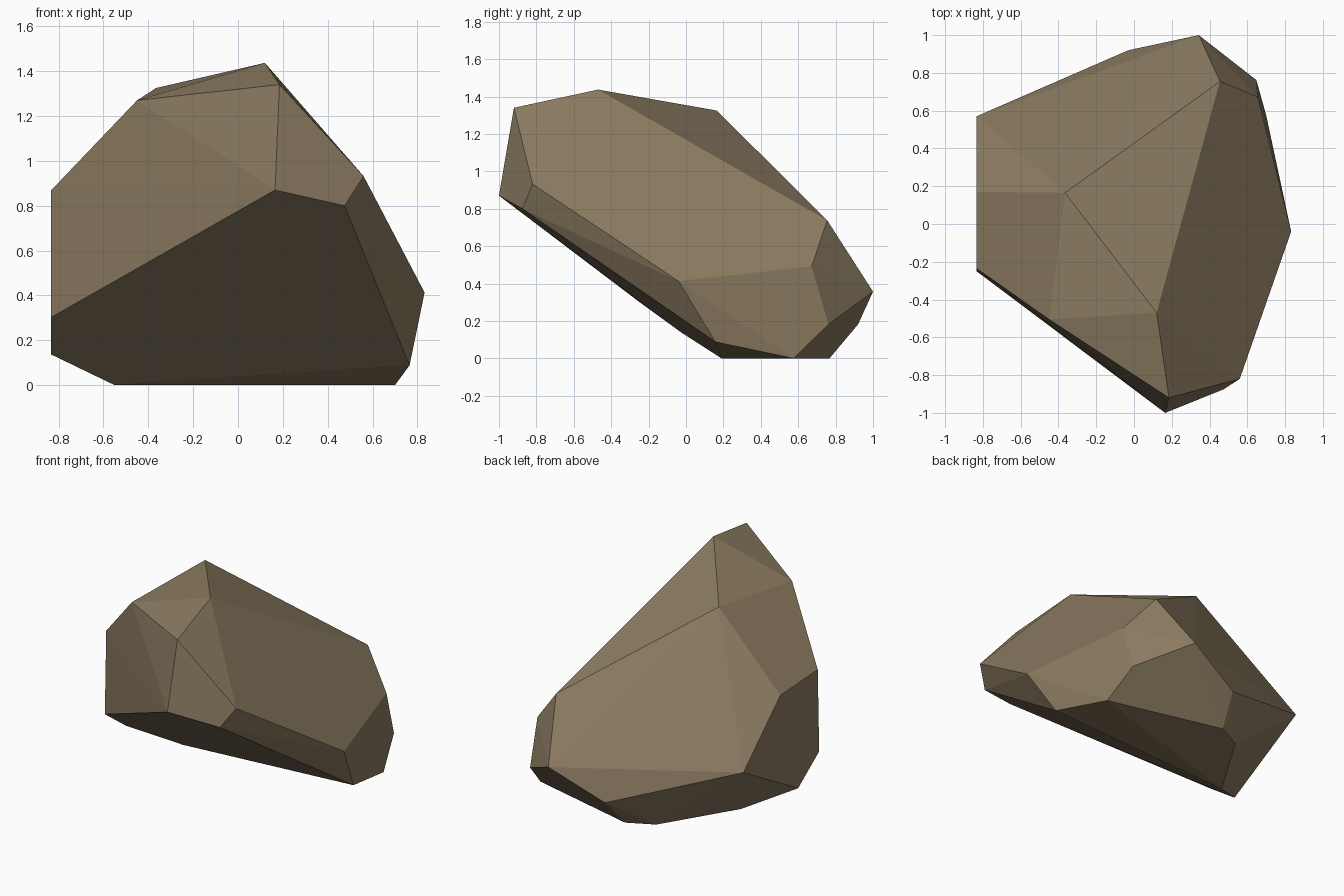
import bpy, bmesh, math

if "Cube" in bpy.data.objects:
    bpy.data.objects.remove(bpy.data.objects["Cube"])

# Corner points of the chipped boulder, grouped by height
corners = [
    # crown ridge
    (-.365, .165, 1.325), (.12, -.47, 1.437), (.185, -.92, 1.34), (-.45, -.505, 1.27),
    # front overhang
    (.165, -1, .87), (.475, -.875, .80), (.56, -.82, .932),
    # flat left side
    (-.834, .57, .47), (-.834, .17, .847), (-.834, -.235, .868),
    (-.834, -.25, .302), (-.834, -.023, .137),
    # right side and back
    (.832, -.04, .413), (.765, .157, .088), (.655, .672, .492),
    (.455, .755, .738), (.648, .762, .182), (.343, 1, .357), (-.03, .92, .182),
    # resting face
    (.70, .575, 0), (-.55, .19, 0), (-.25, .68, 0), (-.075, .767, 0),
]

stone = bpy.data.materials.new("brown stone")
stone.diffuse_color = (.26, .20, .12, 1)
stone.use_nodes = True
stone.node_tree.nodes["Principled BSDF"].inputs["Base Color"].default_value = stone.diffuse_color

# Wrap the corners in a faceted convex shell and merge near-flat facets
bm = bmesh.new()
for co in corners:
    bm.verts.new(co)
bmesh.ops.convex_hull(bm, input=bm.verts)
bmesh.ops.dissolve_limit(bm, angle_limit=math.radians(1.5),
                         verts=bm.verts, edges=bm.edges)
bmesh.ops.recalc_face_normals(bm, faces=bm.faces)

mesh = bpy.data.meshes.new("boulder")
bm.to_mesh(mesh)
bm.free()
mesh.materials.append(stone)
boulder = bpy.data.objects.new("boulder", mesh)
bpy.context.collection.objects.link(boulder)
